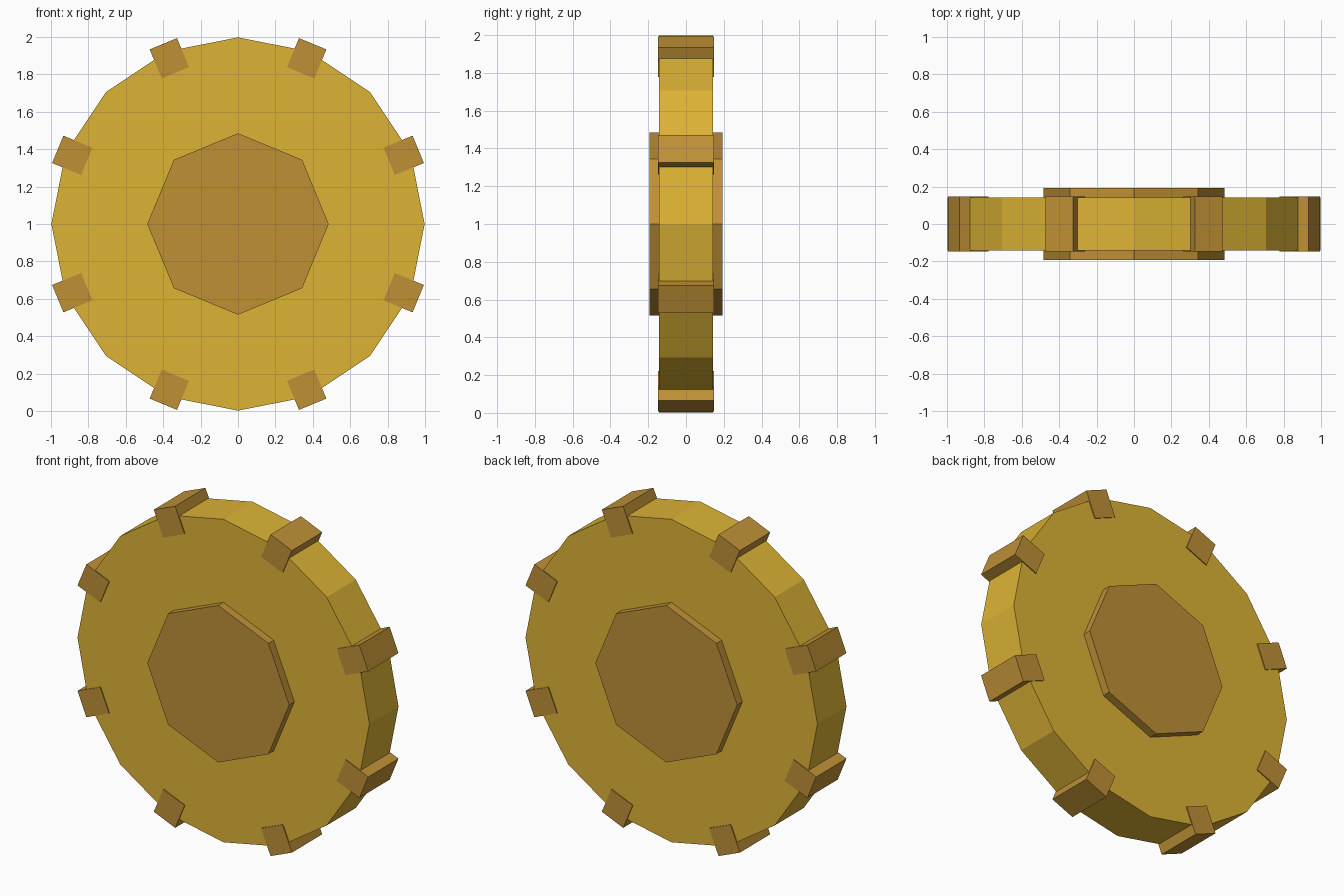
import bpy
from math import pi, sin, cos

if "Cube" in bpy.data.objects:
    bpy.data.objects.remove(bpy.data.objects["Cube"])

CENTRE_Z = 1.0


def material(name, colour):
    m = bpy.data.materials.new(name)
    m.diffuse_color = (*colour, 1)
    m.use_nodes = True
    m.node_tree.nodes["Principled BSDF"].inputs["Base Color"].default_value = m.diffuse_color
    return m


gold = material("gold", (0.72, 0.45, 0.035))
bronze = material("bronze", (0.52, 0.28, 0.037))


def disc(name, sides, radius, depth, mat):
    """Prism along y with a corner pointing straight up."""
    bpy.ops.mesh.primitive_cylinder_add(vertices=sides, radius=radius, depth=depth,
                                        location=(0, 0, CENTRE_Z), rotation=(pi / 2, 0, 0))
    ob = bpy.context.object
    ob.name = name
    ob.data.materials.append(mat)


# Wheel body and the hub that stands proud on both faces
disc("wheel", 16, 0.998, 0.284, gold)
disc("hub", 8, 0.485, 0.386, bronze)

# Eight tread blocks straddling the rim
BLOCK_RADIUS = 0.959
for i in range(8):
    a = (i + 0.5) * pi / 4
    bpy.ops.mesh.primitive_cube_add(
        size=1, location=(BLOCK_RADIUS * cos(a), 0, CENTRE_Z + BLOCK_RADIUS * sin(a)),
        rotation=(0, -a, 0))
    block = bpy.context.object
    block.name = f"tread_block_{i + 1}"
    block.scale = (0.168, 0.296, 0.158)
    block.data.materials.append(bronze)
